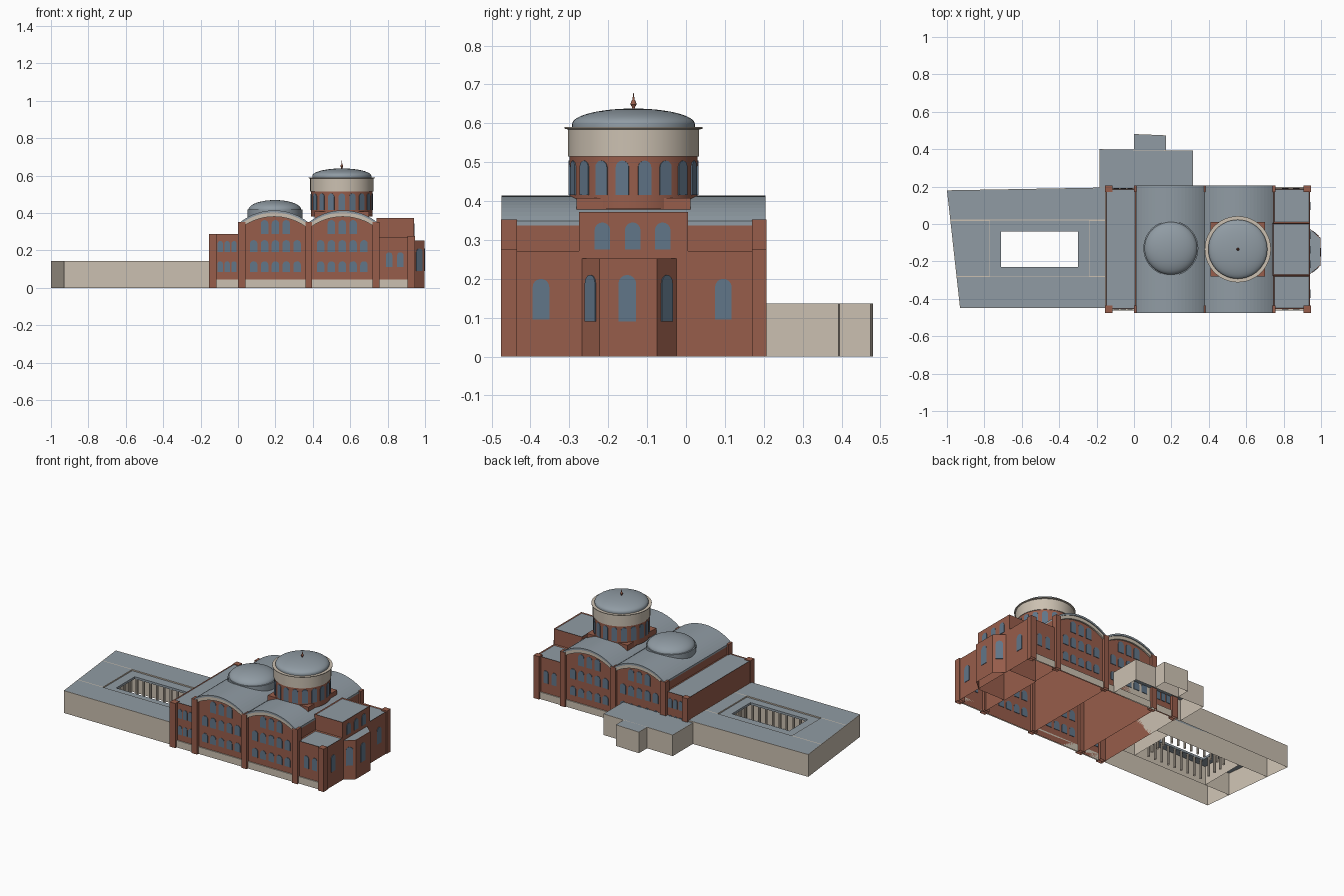
import bpy, bmesh, math
from math import sin, cos, pi
from mathutils import Vector

if "Cube" in bpy.data.objects:
    bpy.data.objects.remove(bpy.data.objects["Cube"])


def material(name, rgb):
    m = bpy.data.materials.new(name)
    m.use_nodes = True
    m.diffuse_color = (*rgb, 1)
    m.node_tree.nodes["Principled BSDF"].inputs["Base Color"].default_value = (*rgb, 1)
    return m


BRICK = material("red brick", (0.31, 0.11, 0.07))
ROOF = material("grey lead roof", (0.28, 0.33, 0.37))
STONE = material("cream stone", (0.60, 0.53, 0.44))
GLASS = material("blue glass", (0.12, 0.18, 0.25))


def finish(name, bm, *mats):
    mesh = bpy.data.meshes.new(name)
    bm.to_mesh(mesh)
    bm.free()
    for m in mats:
        mesh.materials.append(m)
    ob = bpy.data.objects.new(name, mesh)
    bpy.context.collection.objects.link(ob)
    return ob


def extrude(bm, pts, offset):
    """Extrude a flat polygon into a closed solid."""
    face = bm.faces.new([bm.verts.new(p) for p in pts])
    out = bmesh.ops.extrude_face_region(bm, geom=[face], use_keep_orig=True)
    moved = [g for g in out["geom"] if isinstance(g, bmesh.types.BMVert)]
    bmesh.ops.translate(bm, verts=moved, vec=offset)
    bmesh.ops.recalc_face_normals(bm, faces=bm.faces)


def drop_floor(bm):
    floor = [f for f in bm.faces if f.normal.z < -0.9]
    bmesh.ops.delete(bm, geom=floor, context="FACES_ONLY")


def block(name, pts, z0, z1, mat, rim=None, sink=0.0, hollow=True):
    """Prism over a footprint; rim gives it an inset roof face."""
    bm = bmesh.new()
    extrude(bm, [(x, y, z0) for x, y in pts], (0, 0, z1 - z0))
    if rim:
        top = [f for f in bm.faces if f.normal.z > 0.9]
        bmesh.ops.inset_region(bm, faces=top, thickness=rim, depth=-sink)
        top[0].material_index = 1
    if hollow:
        drop_floor(bm)
    return finish(name, bm, mat, ROOF)


def rect(x0, x1, y0, y1):
    return [(x0, y0), (x1, y0), (x1, y1), (x0, y1)]


def lathe(name, profile, centre, mat, segments=48):
    bm = bmesh.new()
    vs = [bm.verts.new((r, 0, z)) for r, z in profile]
    es = [bm.edges.new(p) for p in zip(vs, vs[1:])]
    bmesh.ops.spin(bm, geom=vs + es, axis=(0, 0, 1), cent=(0, 0, 0),
                   angle=2 * pi, steps=segments, use_duplicate=False)
    bmesh.ops.remove_doubles(bm, verts=bm.verts, dist=0.0002)
    bmesh.ops.recalc_face_normals(bm, faces=bm.faces)
    ob = finish(name, bm, mat)
    ob.location = (*centre, 0)
    bpy.ops.object.select_all(action="DESELECT")
    ob.select_set(True)
    bpy.context.view_layer.objects.active = ob
    bpy.ops.object.shade_smooth_by_angle(angle=math.radians(35))
    return ob


def dome_profile(radius, z0, rise, steps=12):
    return [(radius * cos(pi / 2 * i / steps), z0 + rise * sin(pi / 2 * i / steps))
            for i in range(steps + 1)]


def add_window(bm, x, y, angle, w, z0, z1):
    """Arched pane on a wall whose outward normal points along angle."""
    out = Vector((cos(angle), sin(angle), 0))
    side = Vector((-sin(angle), cos(angle), 0))
    base = Vector((x, y, 0)) - out * 0.003
    r = w / 2
    shape = [(-r, z0), (r, z0)]
    shape += [(r * cos(pi * i / 8), z1 - r + r * sin(pi * i / 8)) for i in range(9)]
    extrude(bm, [base + side * s + Vector((0, 0, z)) for s, z in shape], out * 0.006)


# Main dimensions
SOUTH, NORTH = -0.455, 0.19
MID = (SOUTH + NORTH) / 2
BAYS = [(0.01, 0.377), (0.377, 0.745)]
DRUM = (0.555, -0.135)

# Vaulted hall bays
for n, (x0, x1) in enumerate(BAYS, 1):
    def arc(z, rise=0.065, steps=20, a=x0, b=x1):
        half, mid = (b - a) / 2, (a + b) / 2
        rad = (half * half + rise * rise) / (2 * rise)
        t = math.asin(half / rad)
        return [(mid + rad * sin(u), z + rise + rad * (cos(u) - 1))
                for u in (t - 2 * t * i / steps for i in range(steps + 1))]

    def arch_part(name, outline, y0, y1, mat):
        bm = bmesh.new()
        extrude(bm, [(x, y0, z) for x, z in outline], (0, y1 - y0, 0))
        if mat == BRICK:
            drop_floor(bm)
        finish(name, bm, mat)

    low, mid_arc, top = arc(0.315), arc(0.337), arc(0.349)
    arch_part(f"hall_bay_{n}", [(x0, 0), (x1, 0)] + mid_arc, SOUTH, NORTH, BRICK)
    arch_part(f"vault_roof_{n}", top + mid_arc[::-1], -0.475, 0.205, ROOF)
    for label, ya, yb in (("front", -0.470, SOUTH), ("back", NORTH, 0.2)):
        arch_part(f"{label}_arch_trim_{n}", mid_arc + low[::-1], ya, yb, STONE)

# Entrance block and east blocks
block("entrance_block", rect(-0.152, 0.01, SOUTH, NORTH), 0, 0.288, BRICK, 0.006, 0.004)
block("east_front_block", rect(0.745, 0.94, SOUTH, -0.275), 0, 0.272, BRICK, 0.008, 0.005)
block("east_back_block", rect(0.745, 0.94, 0.005, NORTH), 0, 0.272, BRICK, 0.008, 0.005)
block("east_centre_block", rect(0.74, 0.94, -0.275, 0.005), 0, 0.372, BRICK, 0.008, 0.004)
block("apse", [(0.94, -0.268), (0.998, -0.222), (0.998, -0.075), (0.94, -0.025)],
      0, 0.252, BRICK, 0.004)

# Piers on both long sides
for x0, x1, h in ((-0.155, -0.115, 0.288), (0.0, 0.04, 0.352), (0.36, 0.395, 0.352),
                  (0.72, 0.757, 0.352), (0.905, 0.945, 0.277)):
    block("front_pier", rect(x0, x1, -0.476, SOUTH + 0.02), 0, h, BRICK)
    block("back_pier", rect(x0, x1, NORTH - 0.02, 0.207), 0, h, BRICK)

# Stone plinths
for x0, x1 in ((-0.115, 0.0), (0.04, 0.36), (0.395, 0.72), (0.757, 0.905)):
    block("front_plinth", rect(x0, x1, SOUTH - 0.007, SOUTH), 0, 0.045, STONE)
    block("back_plinth", rect(x0, x1, NORTH, NORTH + 0.007), 0, 0.045, STONE)

# Main drum with dome and finial
block("drum_base", rect(0.41, 0.70, -0.282, 0.012), 0.33, 0.408, BRICK)
lathe("drum", [(0, 0.38), (0.165, 0.38), (0.165, 0.516), (0, 0.516)], DRUM, BRICK)
lathe("drum_band", [(0.16, 0.514), (0.169, 0.514), (0.169, 0.584), (0, 0.584)], DRUM, STONE)
lathe("drum_cornice", [(0.165, 0.583), (0.177, 0.586), (0.177, 0.590), (0, 0.590)],
      DRUM, STONE)
lathe("main_dome", [(0.158, 0.588)] + dome_profile(0.158, 0.598, 0.040), DRUM, ROOF)
lathe("finial", [(0.004, 0.635), (0.004, 0.642), (0.008, 0.648), (0.006, 0.656),
                 (0.003, 0.660), (0, 0.682)], DRUM, BRICK, 12)

# Low west dome
lathe("west_dome_rim", [(0.147, 0.36), (0.147, 0.418), (0.13, 0.420)], (0.197, -0.13), ROOF)
lathe("west_dome", dome_profile(0.141, 0.417, 0.052), (0.197, -0.13), ROOF)

# Windows on the long walls
bm = bmesh.new()
for y, ang in ((SOUTH, -pi / 2), (NORTH, pi / 2)):
    for x0, x1 in ((0.04, 0.36), (0.395, 0.72)):
        cx = (x0 + x1) / 2
        for count, z0, z1 in ((5, 0.085, 0.142), (5, 0.19, 0.255), (3, 0.288, 0.362)):
            for i in range(count):
                add_window(bm, cx + (i - (count - 1) / 2) * 0.058, y, ang, 0.040, z0, z1)
    for i in (-1, 0, 1):
        for z0, z1 in ((0.085, 0.142), (0.19, 0.25)):
            add_window(bm, -0.058 + i * 0.037, y, ang, 0.028, z0, z1)
    for x in (0.808, 0.868):
        add_window(bm, x, y, ang, 0.034, 0.11, 0.19)
finish("long_wall_windows", bm, GLASS)

# Windows of the east end
bm = bmesh.new()
for y in (-0.373, 0.096):
    add_window(bm, 0.94, y, 0, 0.043, 0.095, 0.2)
for y in (-0.215, -0.137, -0.060):
    add_window(bm, 0.94, y, 0, 0.040, 0.275, 0.345)
add_window(bm, 0.998, -0.151, 0, 0.046, 0.09, 0.21)
add_window(bm, 0.969, -0.245, -0.9, 0.042, 0.09, 0.21)
add_window(bm, 0.969, -0.050, 0.86, 0.042, 0.09, 0.21)
finish("east_windows", bm, GLASS)

# Ring of drum windows
bm = bmesh.new()
for i in range(18):
    a = (i + 0.5) * pi / 9
    add_window(bm, DRUM[0] + 0.164 * cos(a), DRUM[1] + 0.164 * sin(a), a, 0.034, 0.415, 0.504)
finish("drum_windows", bm, GLASS)

# Courtyard wings
H = 0.144
block("court_south_wing", [(-0.93, -0.45), (-0.152, -0.45), (-0.152, -0.28), (-0.949, -0.28)],
      0, H, STONE, 0.004)
block("court_north_wing", [(-0.982, 0.02), (-0.152, 0.02), (-0.152, 0.195), (-1.0, 0.18)],
      0, H, STONE, 0.004)
block("court_west_wing", [(-0.949, -0.28), (-0.77, -0.28), (-0.77, 0.02), (-0.982, 0.02)],
      0, H, STONE, 0.004)
block("court_east_wing", rect(-0.24, -0.152, -0.28, 0.02), 0, H, STONE, 0.004)

# Cloister roof around the opening
for x0, x1, y0, y1 in ((-0.77, -0.24, -0.28, -0.23), (-0.77, -0.24, -0.04, 0.02),
                       (-0.77, -0.71, -0.23, -0.04), (-0.30, -0.24, -0.23, -0.04)):
    block("cloister_roof", rect(x0, x1, y0, y1), 0.122, 0.136, ROOF, hollow=False)

# Cloister columns
spots = [(-0.70 + 0.39 * i / 8, y) for i in range(9) for y in (-0.238, -0.032)]
spots += [(x, -0.238 + 0.206 * i / 4) for i in range(1, 4) for x in (-0.718, -0.292)]
for p in spots:
    lathe("cloister_column", [(0.008, 0), (0.008, 0.123)], p, STONE, 8)

# Low annex behind the hall
block("annex", [(-0.185, 0.19), (0.315, 0.19), (0.315, 0.392), (-0.185, 0.4)],
      0, 0.136, STONE, 0.004)
block("annex_porch", [(0.0, 0.392), (0.17, 0.392), (0.17, 0.474), (0.0, 0.481)],
      0, 0.136, STONE, 0.004)
